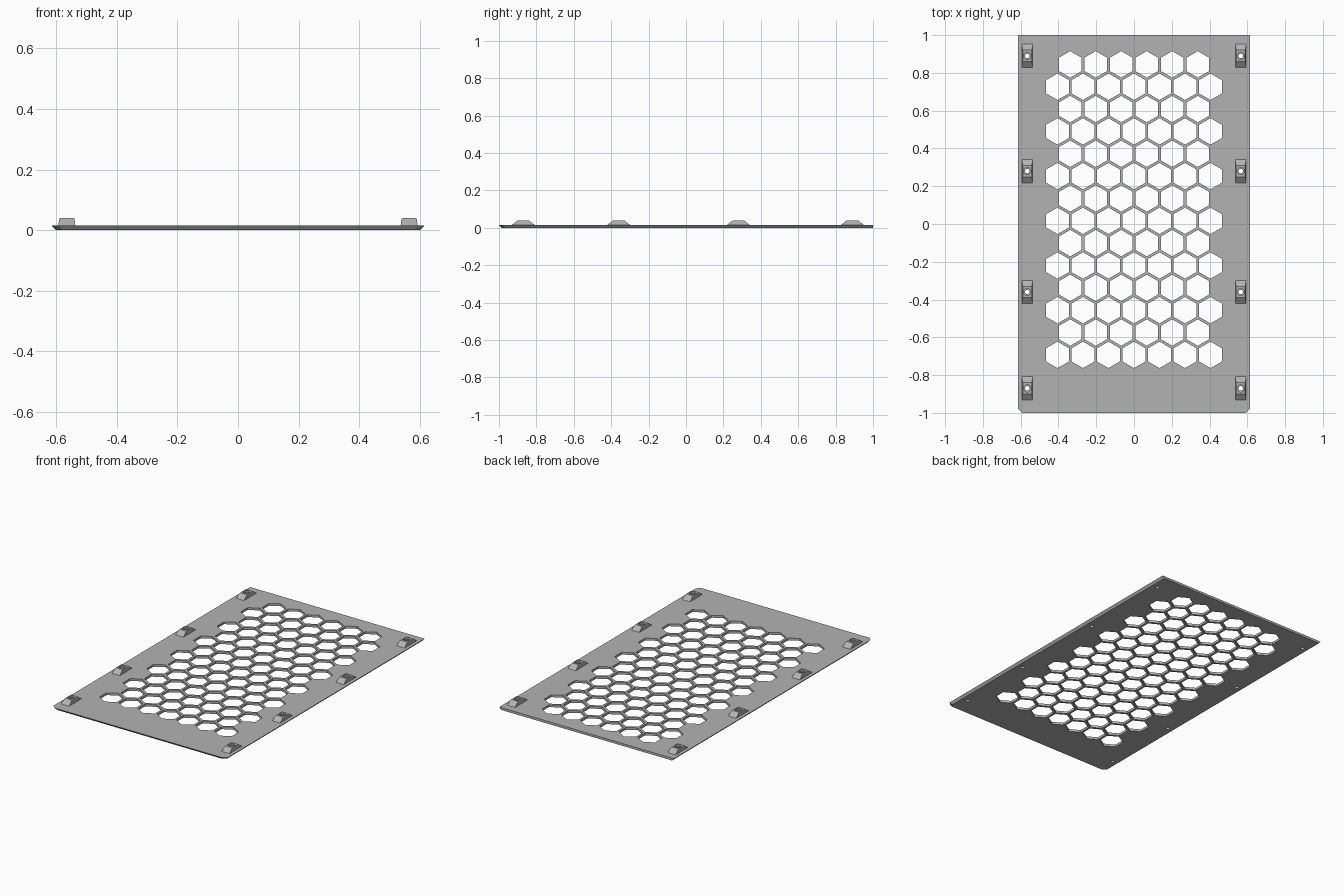
import bpy, bmesh, math
from mathutils import Matrix, Vector

if "Cube" in bpy.data.objects:
    bpy.data.objects.remove(bpy.data.objects["Cube"])

grey = bpy.data.materials.new("grey_plastic")
grey.use_nodes = True
colour = (0.45, 0.45, 0.45, 1)
grey.diffuse_color = colour
grey.node_tree.nodes["Principled BSDF"].inputs["Base Color"].default_value = colour

THICK, TOP = 0.015, 0.04
CLIP_X, CLIP_Y = 0.565, (0.89, 0.28, -0.36, -0.87)


def make(name, bm):
    bmesh.ops.recalc_face_normals(bm, faces=bm.faces)
    mesh = bpy.data.meshes.new(name)
    bm.to_mesh(mesh)
    bm.free()
    mesh.materials.append(grey)
    obj = bpy.data.objects.new(name, mesh)
    bpy.context.collection.objects.link(obj)
    return obj


def add_prism(bm, sides, radius, x, y, z0, z1):
    # sides = 6 gives a hexagon with a point towards +y
    turn = Matrix.Rotation(math.pi / 2 if sides == 6 else 0, 4, "Z")
    new = bmesh.ops.create_cone(bm, cap_ends=True, segments=sides, radius1=radius,
                                radius2=radius, depth=z1 - z0)["verts"]
    bmesh.ops.transform(bm, verts=new, matrix=turn)
    # make sure a corner points along +y
    if sides == 6 and not any(abs(v.co.x) < 1e-4 for v in new):
        bmesh.ops.transform(bm, verts=new, matrix=Matrix.Rotation(math.pi / 6, 4, "Z"))
    bmesh.ops.translate(bm, verts=new, vec=(x, y, (z0 + z1) / 2))


def cut(obj, bm):
    cutter = make("cutter", bm)
    cutter.hide_render = True
    mod = obj.modifiers.new("holes", "BOOLEAN")
    mod.operation, mod.solver, mod.object = "DIFFERENCE", "EXACT", cutter
    bpy.context.view_layer.update()
    deps = bpy.context.evaluated_depsgraph_get()
    mesh = bpy.data.meshes.new_from_object(obj.evaluated_get(deps))
    obj.modifiers.clear()
    obj.data = mesh
    bpy.data.objects.remove(cutter)


# panel: clipped front corners, undercut front and side edges
def outline(bm, inset, z):
    w, f, c = 0.615 - inset, -1 + inset, 0.022
    pts = [(-w, 1), (-w, f + c), (-w + c, f), (w - c, f), (w, f + c), (w, 1)]
    return [bm.verts.new((x, y, z)) for x, y in pts]


bm = bmesh.new()
low, high = outline(bm, 0.013, 0), outline(bm, 0, THICK)
bm.faces.new(low)
bm.faces.new(high)
for i in range(len(low)):
    j = (i + 1) % len(low)
    bm.faces.new((low[i], low[j], high[j], high[i]))
panel = make("vent_panel", bm)

# honeycomb vents in alternating rows of six and seven, plus screw holes
bm = bmesh.new()
for row in range(14):
    count = 6 + row % 2
    for col in range(count):
        add_prism(bm, 6, 0.07, (col - (count - 1) / 2) * 0.135,
                  0.845 - row * 0.1183, -0.1, 0.1)
for side in (-1, 1):
    for y in CLIP_Y:
        add_prism(bm, 20, 0.012, side * CLIP_X, y, -0.1, 0.1)
cut(panel, bm)

# screw bosses: sloped ends, eased top sides, countersunk bore
for side, label in ((-1, "right"), (1, "left")):
    for n, y in enumerate(CLIP_Y, 1):
        bm = bmesh.new()
        ends = []
        for sx in (-1, 1):
            ends.append([bm.verts.new((side * CLIP_X + sx * w, y + dy, z))
                         for dy, z, w in ((-0.062, THICK, 0.028), (0.062, THICK, 0.028),
                                          (0.03, TOP, 0.025), (-0.03, TOP, 0.025))])
            bm.faces.new(ends[-1])
        a, b = ends
        for i in range(4):
            j = (i + 1) % 4
            bm.faces.new((a[i], a[j], b[j], b[i]))
        rims = [e for e in bm.edges
                if all(v.co.z > TOP - 0.001 for v in e.verts)
                and abs(e.verts[0].co.x - e.verts[1].co.x) < 0.001]
        bmesh.ops.bevel(bm, geom=rims, offset=0.004, segments=2, affect="EDGES", profile=0.5)
        boss = make(f"screw_boss_{label}_{n}", bm)
        bm = bmesh.new()
        add_prism(bm, 20, 0.012, side * CLIP_X, y, -0.1, 0.1)
        cut(boss, bm)
        bm = bmesh.new()
        add_prism(bm, 20, 0.019, side * CLIP_X, y, 0.03, 0.1)
        cut(boss, bm)
